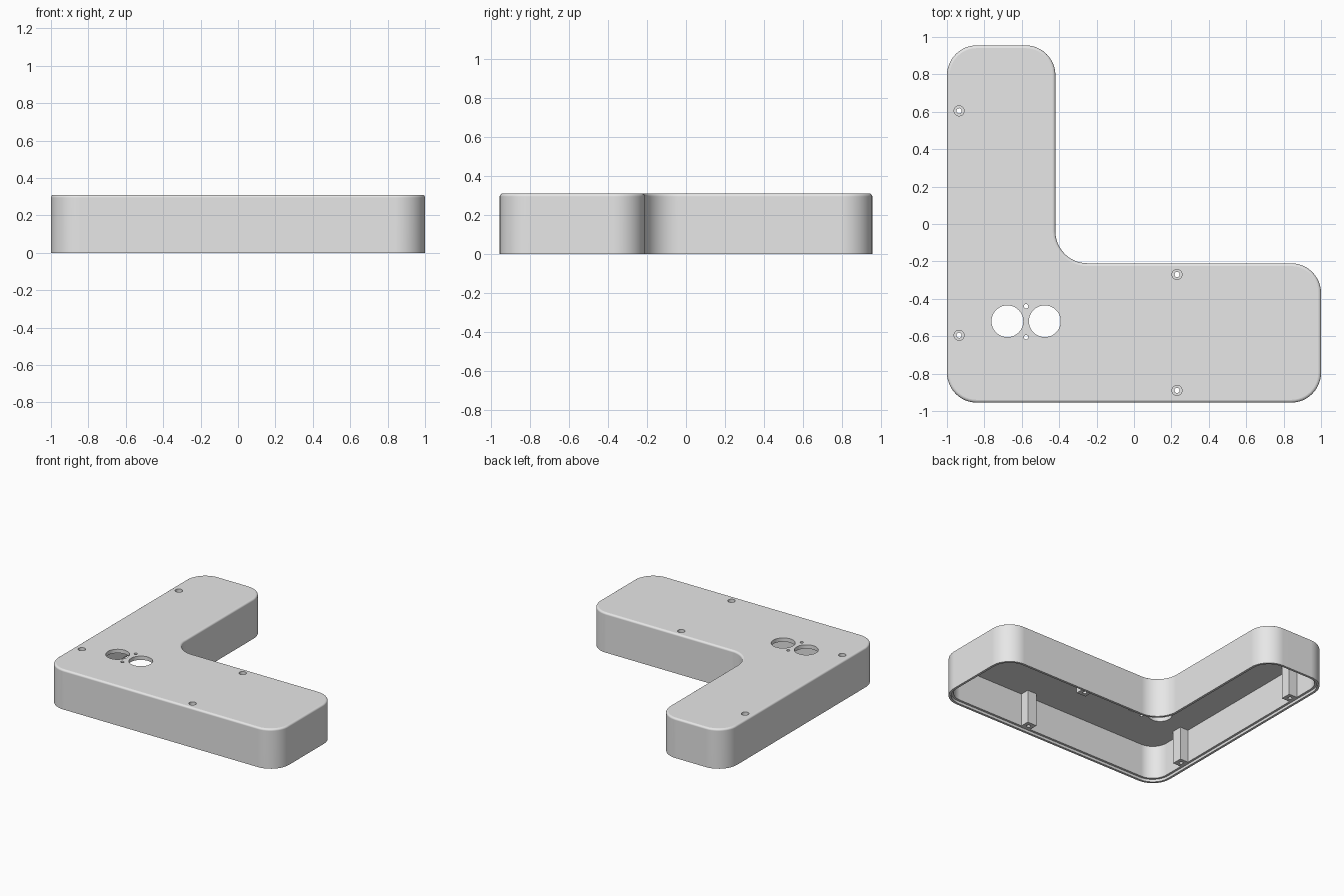
import bpy, bmesh
from math import cos, sin, pi
from mathutils import Vector

if "Cube" in bpy.data.objects:
    bpy.data.objects.remove(bpy.data.objects["Cube"], do_unlink=True)

HEIGHT, ROOF, WALL, RIM, STEP, FILLET = 0.31, 0.28, 0.035, 0.018, 0.02, 0.015
SEGMENTS = 12

grey = bpy.data.materials.new("plain grey")
grey.use_nodes = True
grey.diffuse_color = (0.8, 0.8, 0.8, 1)
grey.node_tree.nodes["Principled BSDF"].inputs["Base Color"].default_value = (0.8, 0.8, 0.8, 1)

# L-shaped plan: corner, radius, sign (+1 outward corner, -1 inner corner)
PLAN = [((-1, -0.955), 0.16, 1), ((1, -0.955), 0.16, 1), ((1, -0.21), 0.16, 1),
        ((-0.42, -0.21), 0.17, -1), ((-0.42, 0.955), 0.16, 1), ((-1, 0.955), 0.16, 1)]


def outline(inset, z):
    """Rounded L outline, moved inward by inset, at height z."""
    points = []
    for i, (corner, radius, sign) in enumerate(PLAN):
        p = Vector(corner)
        d_in = (p - Vector(PLAN[i - 1][0])).normalized()
        d_out = (Vector(PLAN[(i + 1) % len(PLAN)][0]) - p).normalized()
        n_in, n_out = Vector((-d_in.y, d_in.x)), Vector((-d_out.y, d_out.x))
        centre = p + sign * radius * (n_in + n_out)
        r = radius - sign * inset
        for k in range(SEGMENTS + 1):
            a = k / SEGMENTS * pi / 2
            q = centre - sign * r * (n_in * cos(a) + n_out * sin(a))
            points.append((q.x, q.y, z))
    return points


def make_object(name, bm):
    bmesh.ops.recalc_face_normals(bm, faces=bm.faces)
    mesh = bpy.data.meshes.new(name)
    bm.to_mesh(mesh)
    bm.free()
    mesh.materials.append(grey)
    obj = bpy.data.objects.new(name, mesh)
    bpy.context.collection.objects.link(obj)
    return obj


def combine(target, tool, operation):
    """Apply a boolean and remove the tool."""
    mod = target.modifiers.new("boolean", "BOOLEAN")
    mod.operation, mod.solver, mod.object = operation, "EXACT", tool
    bpy.context.view_layer.objects.active = target
    bpy.ops.object.modifier_apply(modifier=mod.name)
    bpy.data.objects.remove(tool, do_unlink=True)


def drill(target, x, y, radius, bottom, sides=32):
    bm = bmesh.new()
    bmesh.ops.create_cone(bm, cap_ends=True, segments=sides, radius1=radius, radius2=radius, depth=1)
    bmesh.ops.translate(bm, verts=bm.verts, vec=(x, y, bottom + 0.5))
    cutter = make_object("hole_cutter", bm)
    cutter.hide_render = True
    combine(target, cutter, "DIFFERENCE")


# Hollow shell: inside wall, stepped rim, outside wall, rounded top edge
profile = [(WALL, ROOF), (WALL, STEP), (RIM, STEP), (RIM, 0), (0, 0)]
for k in range(5):
    a = k / 4 * pi / 2
    profile.append((FILLET * (1 - cos(a)), HEIGHT - FILLET * (1 - sin(a))))
bm = bmesh.new()
rings = [[bm.verts.new(p) for p in outline(inset, z)] for inset, z in profile]
for low, high in zip(rings, rings[1:]):
    for i in range(len(low)):
        j = (i + 1) % len(low)
        bm.faces.new((low[i], low[j], high[j], high[i]))
bm.faces.new(rings[0][::-1])
bm.faces.new(rings[-1])
case = make_object("case_cover", bm)

# Screw posts against the inside walls, with counterbored holes
for x, y in [(-0.935, 0.605), (-0.935, -0.595), (0.23, -0.27), (0.23, -0.89)]:
    bm = bmesh.new()
    bmesh.ops.create_cube(bm, size=1)
    bmesh.ops.scale(bm, verts=bm.verts, vec=(0.08, 0.08, 0.275))
    bmesh.ops.translate(bm, verts=bm.verts, vec=(x, y, STEP + 0.1375))
    combine(case, make_object("screw_post", bm), "UNION")
    drill(case, x, y, 0.014, -0.1, 20)
    drill(case, x, y, 0.027, 0.275, 24)

# Pair of round openings with two small pin holes
for x in (-0.677, -0.477):
    drill(case, x, -0.52, 0.085, 0.2, 48)
for y in (-0.44, -0.605):
    drill(case, -0.577, y, 0.012, 0.2, 16)

# Smooth curved walls, keep flat horizontal faces flat
bpy.ops.object.select_all(action="DESELECT")
case.select_set(True)
bpy.context.view_layer.objects.active = case
bpy.ops.object.shade_smooth_by_angle(angle=pi / 6)
for face in case.data.polygons:
    if abs(face.normal.z) > 0.999:
        face.use_smooth = False
weighted = case.modifiers.new("weighted normals", "WEIGHTED_NORMAL")
weighted.keep_sharp = True
